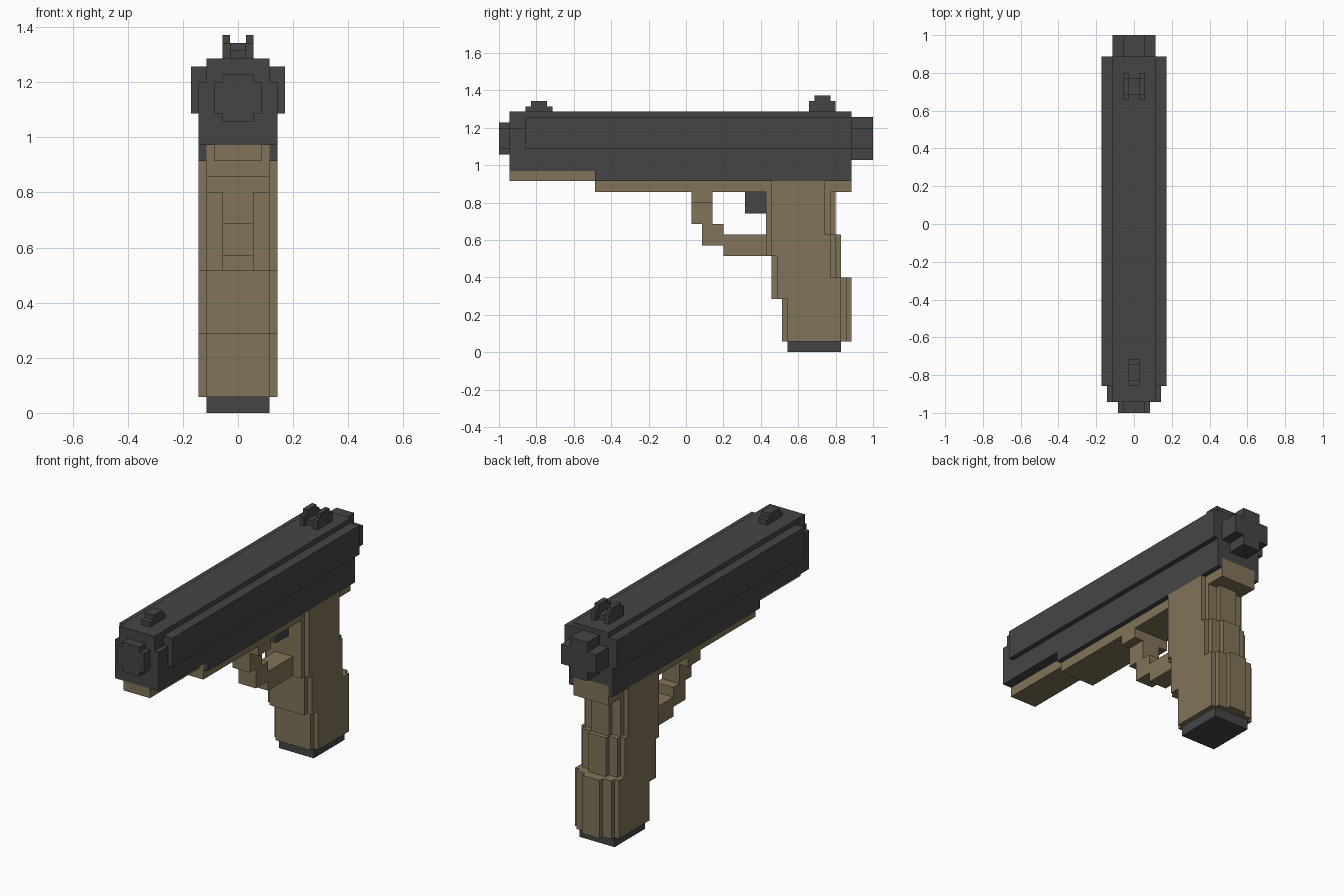
import bpy
import bmesh

cube = bpy.data.objects.get("Cube")
if cube:
    bpy.data.objects.remove(cube, do_unlink=True)

UNIT = 2 / 70  # the whole model sits on a grid of 70 steps


def make_material(name, color):
    mat = bpy.data.materials.new(name)
    mat.use_nodes = True
    mat.diffuse_color = color
    mat.node_tree.nodes["Principled BSDF"].inputs["Base Color"].default_value = color
    return mat


dark = make_material("dark gunmetal", (0.06, 0.06, 0.06, 1))
tan = make_material("tan polymer", (0.22, 0.175, 0.1, 1))


def add_prism(bm, left, right, outline):
    """Extrude a side outline of (y, z) grid points from x=left to x=right."""
    verts = [bm.verts.new((left * UNIT, y * UNIT - 1, z * UNIT)) for y, z in outline]
    face = bm.faces.new(verts)
    moved = bmesh.ops.extrude_face_region(bm, geom=[face])["geom"]
    top = [v for v in moved if isinstance(v, bmesh.types.BMVert)]
    bmesh.ops.translate(bm, verts=top, vec=((right - left) * UNIT, 0, 0))


def rect(front, back, low, high):
    return [(front, low), (back, low), (back, high), (front, high)]


def part(name, mat, *layers, inner=None):
    """Each layer is (half width, outline); inner makes a mirrored pair."""
    bm = bmesh.new()
    for half, outline in layers:
        if inner is None:
            add_prism(bm, -half, half, outline)
        else:
            add_prism(bm, inner, half, outline)
            add_prism(bm, -half, -inner, outline)
    bmesh.ops.recalc_face_normals(bm, faces=bm.faces)
    mesh = bpy.data.meshes.new(name)
    bm.to_mesh(mesh)
    bm.free()
    mesh.materials.append(mat)
    obj = bpy.data.objects.new(name, mesh)
    bpy.context.collection.objects.link(obj)


# Slide, its side rails and lower skirts
part("slide", dark, (5, rect(2, 66, 34, 42)), (4, rect(2, 66, 42, 45)))
part("slide_side_rails", dark, (6, rect(5, 66, 38, 44)), inner=4)
part("slide_skirts", dark, (5, rect(18, 66, 32, 34)), inner=4)

# Stepped round ends
part("muzzle", dark, (3, rect(0, 2, 38, 42)), (2, rect(0, 2, 37, 43)))
part("rear_plug", dark, (4, rect(66, 70, 38, 42)), (2, rect(66, 70, 36, 44)))

# Sights
part("front_sight", dark, (1, rect(5, 10, 45, 46)), (1, rect(6, 9, 46, 47)))
part("rear_sight_posts", dark,
     (2, rect(58, 63, 45, 47)), (2, rect(59, 62, 47, 48)), inner=1)
part("rear_sight_bridge", dark, (1, rect(59, 62, 45, 46)))

# Frame below the slide
part("front_frame", tan, (3, rect(2, 18, 32, 34)))
part("frame", tan, (4, rect(18, 66, 30, 34)))

# Trigger guard stepping down and back to the grip
part("guard_mount", tan, (4, rect(36, 40, 28, 30)))
guard = [(36, 28), (36, 24), (38, 24), (38, 20), (42, 20), (42, 18), (50, 18),
         (50, 22), (42, 22), (42, 24), (40, 24), (40, 28)]
part("trigger_guard", tan, (2, guard))
part("trigger", dark, (1, rect(46, 50, 26, 30)))


def grip_outline(step, front, top):
    """Stepped grip side; narrower layers reach further out by step."""
    f, b = front, 61 + step
    return [(54 - step if step < 2 else 53, 2), (b + 3, 2), (b + 3, 14),
            (b + 1, 14), (b + 1, 22), (b, 22), (b, top), (f, top),
            (f, 18), (f + 1, 18), (f + 1, 10), (53 if step else 54, 10)]


# Grip in three nested widths, and the magazine base
part("grip", tan, (5, grip_outline(0, 51, 32)), (4, grip_outline(1, 50, 30)),
     (2, grip_outline(2, 50, 30)))
part("magazine_base", dark, (4, rect(54, 64, 0, 2)))
